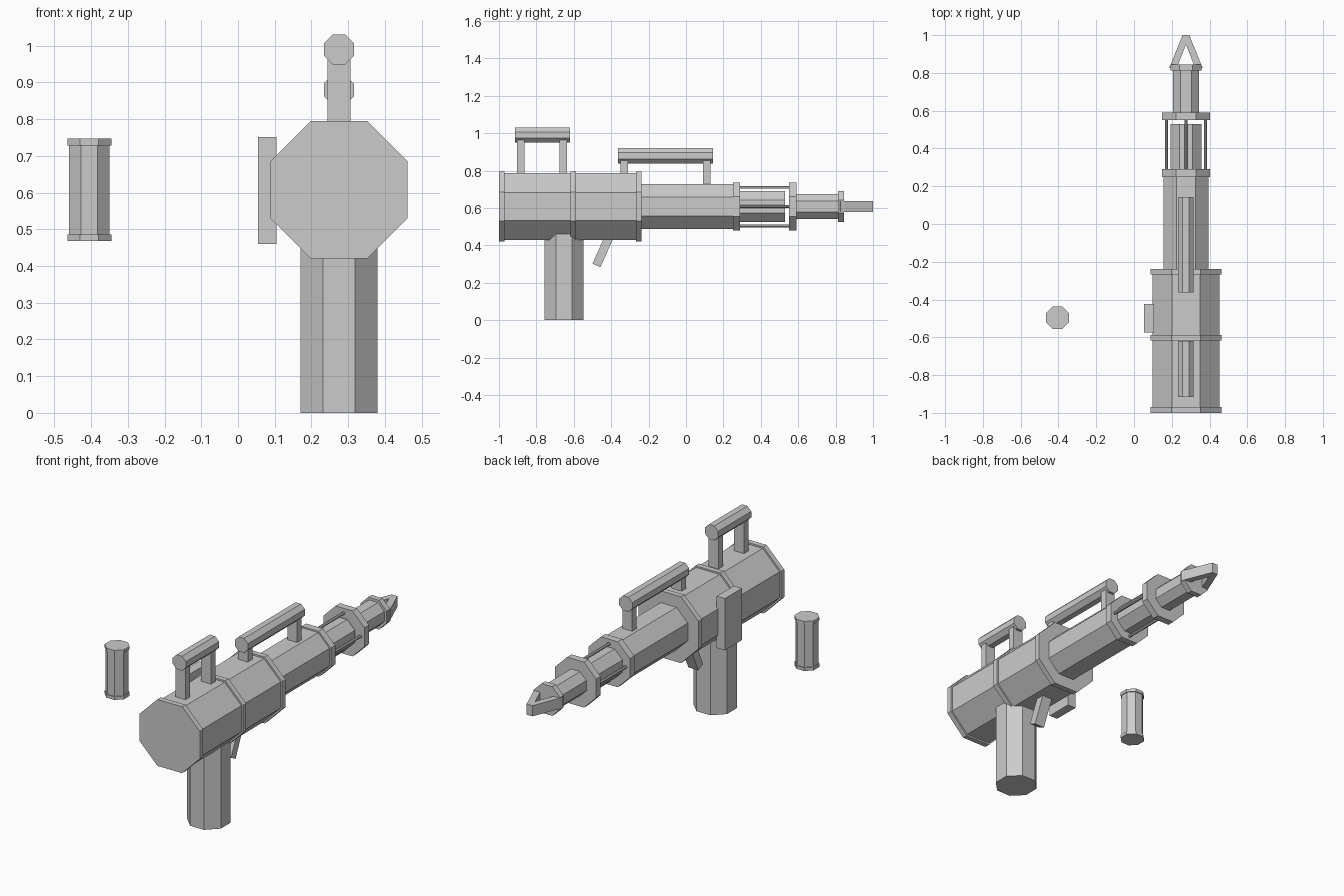
import bpy, bmesh
from math import pi, cos, radians
from mathutils import Matrix, Vector

if "Cube" in bpy.data.objects:
    bpy.data.objects.remove(bpy.data.objects["Cube"])

CX, CZ = 0.275, 0.608   # axis of the gun, running along y


def make(name, bm):
    bmesh.ops.recalc_face_normals(bm, faces=bm.faces)
    me = bpy.data.meshes.new(name)
    bm.to_mesh(me)
    bm.free()
    ob = bpy.data.objects.new(name, me)
    bpy.context.collection.objects.link(ob)
    return ob


def octagon(name, apothem, start, end, x=CX, other=CZ, axis='Y'):
    """Flat-topped octagonal prism; 'other' is z for axis Y and y for axis Z."""
    bm = bmesh.new()
    r = apothem / cos(pi / 8)
    bmesh.ops.create_cone(bm, cap_ends=True, segments=8, radius1=r, radius2=r,
                          depth=end - start)
    bmesh.ops.rotate(bm, verts=bm.verts, matrix=Matrix.Rotation(pi / 8, 3, 'Z'))
    # Make sure a flat (not a corner) faces +x
    if max(v.co.x for v in bm.verts) > apothem + 1e-4:
        bmesh.ops.rotate(bm, verts=bm.verts, matrix=Matrix.Rotation(pi / 8, 3, 'Z'))
    mid = (start + end) / 2
    if axis == 'Y':
        bmesh.ops.rotate(bm, verts=bm.verts, matrix=Matrix.Rotation(pi / 2, 3, 'X'))
        loc = (x, mid, other)
    else:
        loc = (x, other, mid)
    bmesh.ops.translate(bm, verts=bm.verts, vec=loc)
    return make(name, bm)


def box(name, x, y, z, tilt=0.0):
    """Box from (min, max) ranges, optionally tilted about x."""
    bm = bmesh.new()
    bmesh.ops.create_cube(bm, size=1)
    rng = (x, y, z)
    bmesh.ops.scale(bm, verts=bm.verts, vec=[b - a for a, b in rng])
    bmesh.ops.rotate(bm, verts=bm.verts, matrix=Matrix.Rotation(tilt, 3, 'X'))
    bmesh.ops.translate(bm, verts=bm.verts, vec=[(a + b) / 2 for a, b in rng])
    return make(name, bm)


# Rear body with three bands
octagon("rear_body", 0.178, -0.995, -0.24)
for i, y in enumerate((-1.0, -0.617, -0.267)):
    octagon(f"body_band_{i + 1}", 0.187, y, y + 0.03)

# Barrel, its two collars, inner core and thin rods between the collars
octagon("barrel", 0.12, -0.25, 0.26)
octagon("rear_collar", 0.128, 0.25, 0.29)
octagon("front_collar", 0.128, 0.55, 0.59)
octagon("inner_core", 0.083, 0.28, 0.53)
for i, (dx, dz) in enumerate(((1, 0), (0, 1), (-1, 0), (0, -1))):
    octagon(f"collar_rod_{i + 1}", 0.008, 0.28, 0.56,
            CX + 0.103 * dx, CZ + 0.103 * dz)

# Muzzle and its band
octagon("muzzle", 0.068, 0.58, 0.83)
octagon("muzzle_band", 0.082, 0.813, 0.845)

# Two converging prongs at the tip
half = [(-0.054, 0.813), (-0.088, 0.827), (-0.018, 1.0)]
outline = half + [(-x, y) for x, y in reversed(half)] + [(0, 0.95)]
bm = bmesh.new()
face = bm.faces.new([bm.verts.new((CX + x, y, CZ - 0.03)) for x, y in outline])
top = bmesh.ops.extrude_face_region(bm, geom=[face])["geom"]
bmesh.ops.translate(bm, vec=Vector((0, 0, 0.06)),
                    verts=[v for v in top if isinstance(v, bmesh.types.BMVert)])
make("tip_prongs", bm)

# Two top rails: (name, start, end, z, posts as (y, foot z))
rails = (("rear_rail", -0.915, -0.62, 0.99, ((-0.884, 0.76), (-0.656, 0.76))),
         ("front_rail", -0.363, 0.144, 0.88, ((-0.33, 0.76), (0.11, 0.70))))
for name, y0, y1, z, posts in rails:
    octagon(name, 0.041, y0, y1, CX, z)
    for i, (y, foot) in enumerate(posts):
        box(f"{name}_post_{i + 1}", (CX - 0.031, CX + 0.031),
            (y - 0.02, y + 0.02), (foot, z - 0.02))

# Grip, trigger and side plate
octagon("grip", 0.105, 0.0, 0.48, CX, -0.652, 'Z')
box("trigger", (CX - 0.031, CX + 0.031), (-0.463, -0.417), (0.285, 0.475),
    tilt=radians(-24))
box("side_plate", (0.054, 0.105), (-0.575, -0.423), (0.46, 0.752))

# Separate canister with end caps
octagon("canister", 0.055, 0.475, 0.74, -0.405, -0.497, 'Z')
octagon("canister_bottom_cap", 0.06, 0.468, 0.486, -0.405, -0.497, 'Z')
octagon("canister_top_cap", 0.06, 0.729, 0.747, -0.405, -0.497, 'Z')
